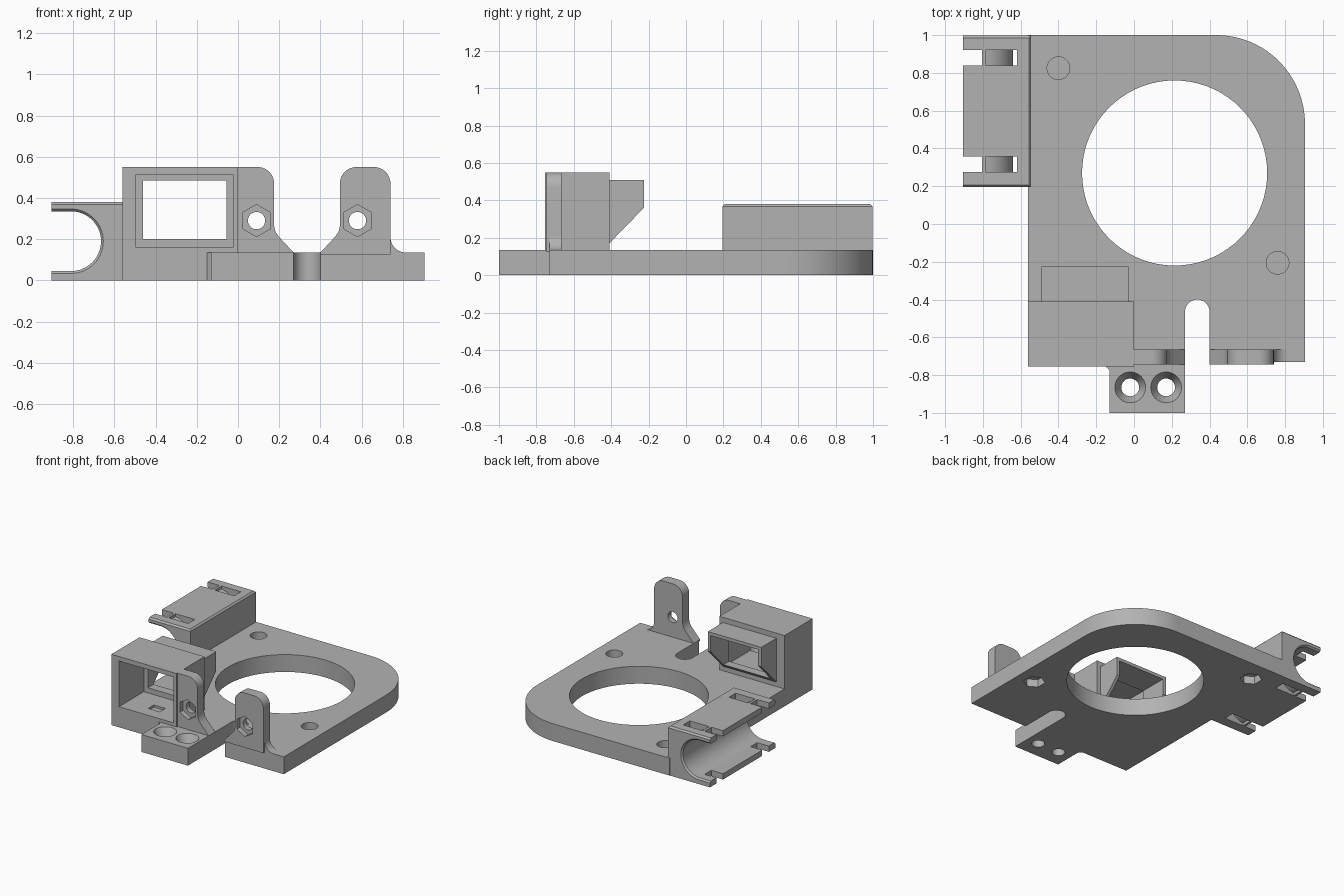
import bpy, bmesh
from math import cos, sin, radians

if "Cube" in bpy.data.objects:
    bpy.data.objects.remove(bpy.data.objects["Cube"], do_unlink=True)

grey = bpy.data.materials.new("printed grey")
grey.use_nodes = True
GREY = (0.45, 0.45, 0.45, 1)
grey.diffuse_color = GREY
grey.node_tree.nodes["Principled BSDF"].inputs["Base Color"].default_value = GREY


def arc(cx, cy, r, a0, a1, n=12):
    return [(cx + r * cos(radians(a0 + (a1 - a0) * i / n)),
             cy + r * sin(radians(a0 + (a1 - a0) * i / n))) for i in range(n + 1)]


def circle(cx, cy, r, n=40, turn=0):
    return arc(cx, cy, r, turn, turn + 360, n)[:-1]


def hexagon(cx, cy, r=0.078):
    return circle(cx, cy, r, 6, 90)


def rect(x0, y0, x1, y1):
    return [(x0, y0), (x1, y0), (x1, y1), (x0, y1)]


def prism(name, axis, profile, lo, hi, end=None):
    """Extrude a profile along an axis, or loft it to an end profile."""
    place = {"x": lambda u, v, w: (w, u, v), "y": lambda u, v, w: (u, w, v),
             "z": lambda u, v, w: (u, v, w)}[axis]
    bm = bmesh.new()
    a = [bm.verts.new(place(u, v, lo)) for u, v in profile]
    b = [bm.verts.new(place(u, v, hi)) for u, v in (end or profile)]
    bm.faces.new(a)
    bm.faces.new(b)
    for i in range(len(a)):
        j = (i + 1) % len(a)
        bm.faces.new((a[i], a[j], b[j], b[i]))
    bmesh.ops.recalc_face_normals(bm, faces=bm.faces)
    mesh = bpy.data.meshes.new(name)
    bm.to_mesh(mesh)
    bm.free()
    mesh.materials.append(grey)
    obj = bpy.data.objects.new(name, mesh)
    bpy.context.collection.objects.link(obj)
    return obj


def select(obj):
    bpy.ops.object.select_all(action="DESELECT")
    obj.select_set(True)
    bpy.context.view_layer.objects.active = obj


def cut(obj, *cutter):
    tool = prism("cutter", *cutter)
    tool.hide_render = True
    mod = obj.modifiers.new("cut", "BOOLEAN")
    mod.operation = "DIFFERENCE"
    mod.solver = "EXACT"
    mod.object = tool
    select(obj)
    bpy.ops.object.modifier_apply(modifier=mod.name)
    bpy.data.objects.remove(tool, do_unlink=True)


TOP = 0.135
parts = []

# Base plate with round corner, front slot, large opening and nut holes
outline = [(-0.56, -0.755), (0, -0.755), (0, -0.745), (0.27, -0.745)]
outline += arc(0.335, -0.465, 0.065, 180, 0, 16)
outline += [(0.40, -0.73), (0.905, -0.73)]
outline += arc(0.435, 0.53, 0.47, 0, 90, 24) + [(-0.56, 1)]
plate = prism("base_plate", "z", outline, 0, TOP)
cut(plate, "z", circle(0.215, 0.27, 0.49, 72), -0.1, 0.3)
for x, y in ((-0.40, 0.825), (0.76, -0.205)):
    cut(plate, "z", circle(x, y, 0.06), 0.07, 0.3)
    cut(plate, "z", hexagon(x, y), -0.1, 0.06)
parts.append(plate)

# Front block with two countersunk screw holes
block = prism("screw_block", "z", [(-0.15, -0.755), (-0.13, -0.775), (-0.13, -1),
              (0.27, -1), (0.27, -0.745), (0, -0.745), (0, -0.755)], 0, TOP)
for x in (-0.02, 0.17):
    cut(block, "z", circle(x, -0.865, 0.047), -0.1, 0.3)
    cut(block, "z", circle(x, -0.865, 0.047), 0.065, 0.136, circle(x, -0.865, 0.082))
parts.append(block)

# Air duct housing with stepped opening and clip recess
housing = prism("duct_housing", "z", rect(-0.56, -0.755, 0, -0.41), TOP, 0.55)
bore = rect(-0.46, 0.2, -0.055, 0.485)
cut(housing, "y", rect(-0.495, 0.16, -0.025, 0.515), -0.9, -0.45)
cut(housing, "y", bore, -0.9, -0.1)
cut(housing, "z", rect(-0.31, -0.66, -0.21, -0.59), 0.142, 0.2)
parts.append(housing)

# Outlet nozzle with slanted open underside
nozzle = prism("duct_nozzle", "x", [(-0.41, 0.17), (-0.41, 0.51), (-0.225, 0.51),
               (-0.225, 0.36)], -0.49, -0.03)
cut(nozzle, "y", bore, -0.5, -0.1)
parts.append(nozzle)

# Upright mounting ears with nut pockets
left_ear = [(0, TOP), (0.27, TOP), (0.20, 0.21), (0.182, 0.235), (0.175, 0.265)]
left_ear += arc(0.095, 0.47, 0.08, 0, 90) + [(0, 0.55)]
right_ear = [(0.40, 0.125), (0.74, 0.125)]
right_ear += arc(0.66, 0.47, 0.08, 0, 90) + arc(0.575, 0.47, 0.08, 90, 180)
right_ear += [(0.495, 0.265), (0.488, 0.235), (0.47, 0.21), (0.40, TOP)]
for name, shape, x in (("duct_ear", left_ear, 0.09), ("free_ear", right_ear, 0.58)):
    ear = prism(name, "y", shape, -0.745, -0.665)
    cut(ear, "y", circle(x, 0.29, 0.042, 32), -0.9, -0.5)
    cut(ear, "y", hexagon(x, 0.29), -0.9, -0.705)
    parts.append(ear)
parts.append(prism("ear_fillet", "y", [(0.74, TOP)] + arc(0.815, 0.21, 0.075, 270, 180),
                   -0.73, -0.665))

# Bearing clip: bevelled block with open bore and tie channels
clip = prism("bearing_clip", "z", rect(-0.905, 0.195, -0.545, 0.998), 0, 0.38)
bm = bmesh.new()
bm.from_mesh(clip.data)
rim = [e for e in bm.edges if all(v.co.z > 0.3 for v in e.verts)
       and any(v.co.x > -0.6 for v in e.verts)]
bmesh.ops.bevel(bm, geom=rim, offset=0.012, segments=1, affect="EDGES")
bm.to_mesh(clip.data)
bm.free()


def channel(r):
    return [(-1, 0.19 + r)] + arc(-0.81, 0.19, r, 90, -90, 32) + [(-1, 0.19 - r)]


cut(clip, "y", channel(0.145), 0, 1.2)
cut(clip, "y", channel(0.157), 0.194, 0.207, channel(0.145))
cut(clip, "y", channel(0.145), 0.986, 0.999, channel(0.157))
tie = arc(-0.81, 0.19, 0.17, 82, -82, 24)
tie += [(-0.786, -0.1), (-0.62, -0.1), (-0.62, 0.5), (-0.786, 0.5)]
for y in (0.275, 0.838):
    cut(clip, "z", rect(-1, y, -0.805, y + 0.082), -0.1, 0.5)
    cut(clip, "y", tie, y, y + 0.082)
parts.append(clip)

for part in parts:
    select(part)
    bpy.ops.object.shade_smooth_by_angle(angle=radians(25))
